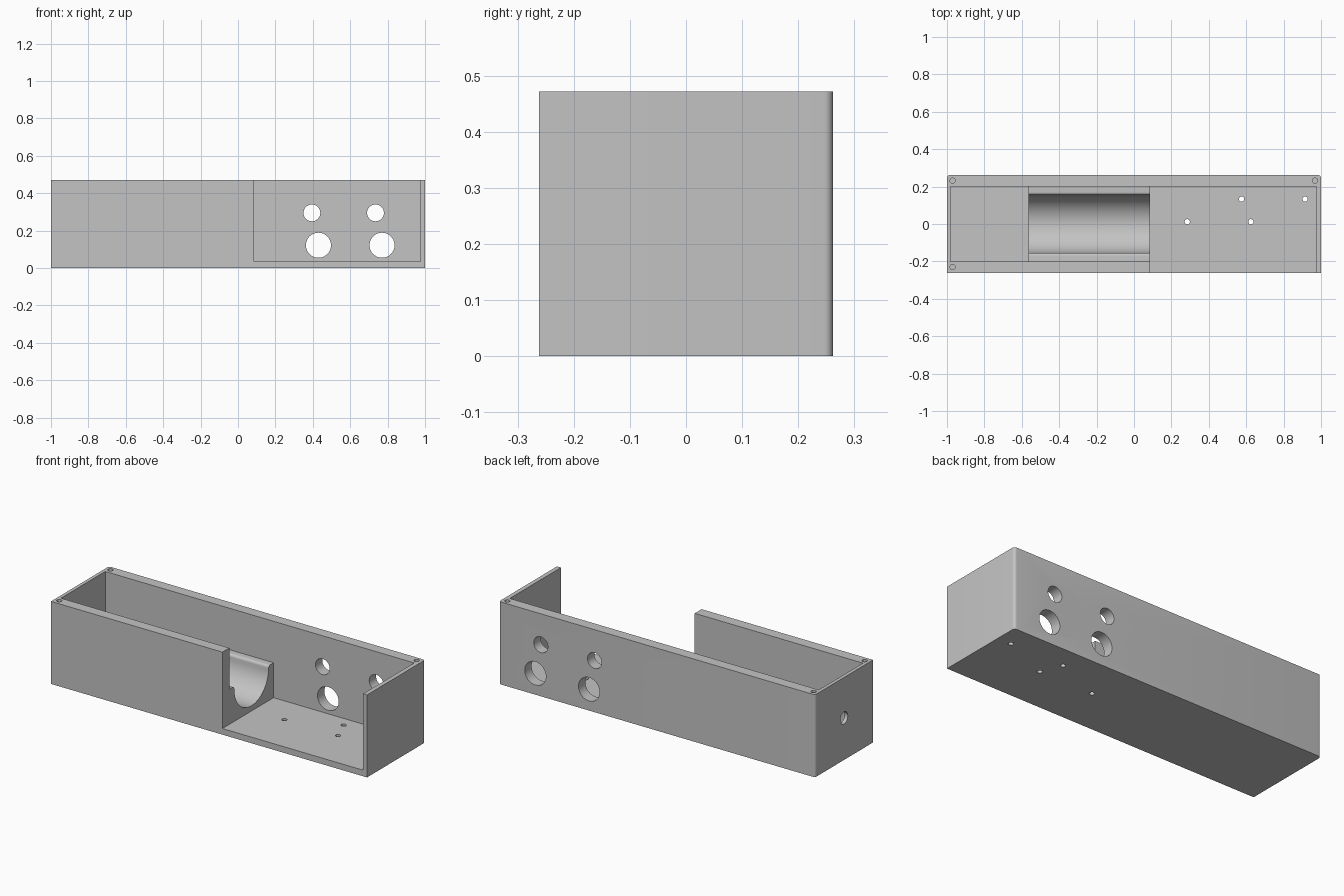
import bpy, bmesh, math
from mathutils import Matrix, Vector

if "Cube" in bpy.data.objects:
    bpy.data.objects.remove(bpy.data.objects["Cube"])

grey = bpy.data.materials.new("plain grey")
grey.use_nodes = True
grey.diffuse_color = (0.55, 0.55, 0.55, 1)
grey.node_tree.nodes["Principled BSDF"].inputs["Base Color"].default_value = (0.55, 0.55, 0.55, 1)


def make(name, bm):
    bmesh.ops.recalc_face_normals(bm, faces=bm.faces)
    mesh = bpy.data.meshes.new(name)
    bm.to_mesh(mesh)
    bm.free()
    mesh.materials.append(grey)
    ob = bpy.data.objects.new(name, mesh)
    bpy.context.collection.objects.link(ob)
    return ob


def box_bm(lo, hi):
    bm = bmesh.new()
    lo, hi = Vector(lo), Vector(hi)
    bmesh.ops.create_cube(bm, size=1)
    for v in bm.verts:
        v.co = (lo + hi) / 2 + v.co * (hi - lo)
    return bm


def rod(centre, axis, radius, length):
    bm = bmesh.new()
    turn = Vector((0, 0, 1)).rotation_difference(Vector(axis)).to_matrix().to_4x4()
    bmesh.ops.create_cone(bm, cap_ends=True, segments=40, radius1=radius, radius2=radius,
                          depth=length, matrix=Matrix.Translation(centre) @ turn)
    return make("cutter", bm)


def cut(target, cutter):
    cutter.hide_render = True
    mod = target.modifiers.new("cut", "BOOLEAN")
    mod.operation, mod.solver, mod.object = "DIFFERENCE", "EXACT", cutter
    bpy.context.view_layer.objects.active = target
    bpy.ops.object.modifier_apply(modifier=mod.name)
    bpy.data.objects.remove(cutter)


def smooth(ob):
    bpy.ops.object.select_all(action="DESELECT")
    ob.select_set(True)
    bpy.context.view_layer.objects.active = ob
    bpy.ops.object.shade_smooth_by_angle(angle=math.radians(30))


FLOOR, TOP, SIDE, IN_Y = 0.035, 0.472, 0.262, 0.2
LEFT, RIGHT, OPEN = -0.98, 0.975, 0.085

# Case: outer block with rounded rear uprights
bm = box_bm((-1, -SIDE, 0), (1, SIDE, TOP))
rear = [e for e in bm.edges if all(v.co.y > 0 for v in e.verts)
        and abs(e.verts[0].co.z - e.verts[1].co.z) > 0.1]
bmesh.ops.bevel(bm, geom=rear, offset=0.016, segments=6, profile=0.5, affect="EDGES")
case = make("case", bm)

# Cavity and open front bay
cut(case, make("cutter", box_bm((LEFT, -IN_Y, FLOOR), (RIGHT, IN_Y, 1))))
cut(case, make("cutter", box_bm((OPEN, -0.5, FLOOR), (RIGHT, 0, 1))))

# Rear wall ports, two matching pairs
for shift in (0, 0.34):
    cut(case, rod((0.395 + shift, 0.24, 0.295), (0, 1, 0), 0.045, 0.2))
    cut(case, rod((0.43 + shift, 0.24, 0.122), (0, 1, 0), 0.067, 0.2))

# Floor mounting holes
for x, y in ((0.285, 0.012), (0.575, 0.133), (0.625, 0.012), (0.915, 0.133)):
    cut(case, rod((x, y, 0), (0, 0, 1), 0.014, 0.2))

# Blind screw holes in the rim
for x, y in ((-0.97, 0.232), (0.968, 0.232), (-0.97, -0.23)):
    cut(case, rod((x, y, TOP), (0, 0, 1), 0.014, 0.2))

# Cable hole in the end wall
cut(case, rod((-1, 0, 0.24), (1, 0, 0), 0.034, 0.2))
smooth(case)

# Cradle: round trough with softened lips, extruded along the case
R, LIP, LEDGE = 0.155, 0.015, 0.235
half = [(IN_Y, FLOOR), (IN_Y, LEDGE)]
for i in range(6):
    a = math.radians(90 + 18 * i)
    half.append((R + LIP + LIP * math.cos(a), LEDGE - LIP + LIP * math.sin(a)))
for i in range(1, 16):
    a = math.radians(-6 * i)
    half.append((R * math.cos(a), LEDGE - LIP + R * math.sin(a)))
profile = half + [(-y, z) for y, z in reversed(half[:-1])]
bm = bmesh.new()
end = bm.faces.new([bm.verts.new((-0.565, y, z)) for y, z in profile])
ext = bmesh.ops.extrude_face_region(bm, geom=[end], use_keep_orig=True)
bmesh.ops.translate(bm, vec=(OPEN + 0.565, 0, 0),
                    verts=[g for g in ext["geom"] if isinstance(g, bmesh.types.BMVert)])
smooth(make("cradle", bm))
